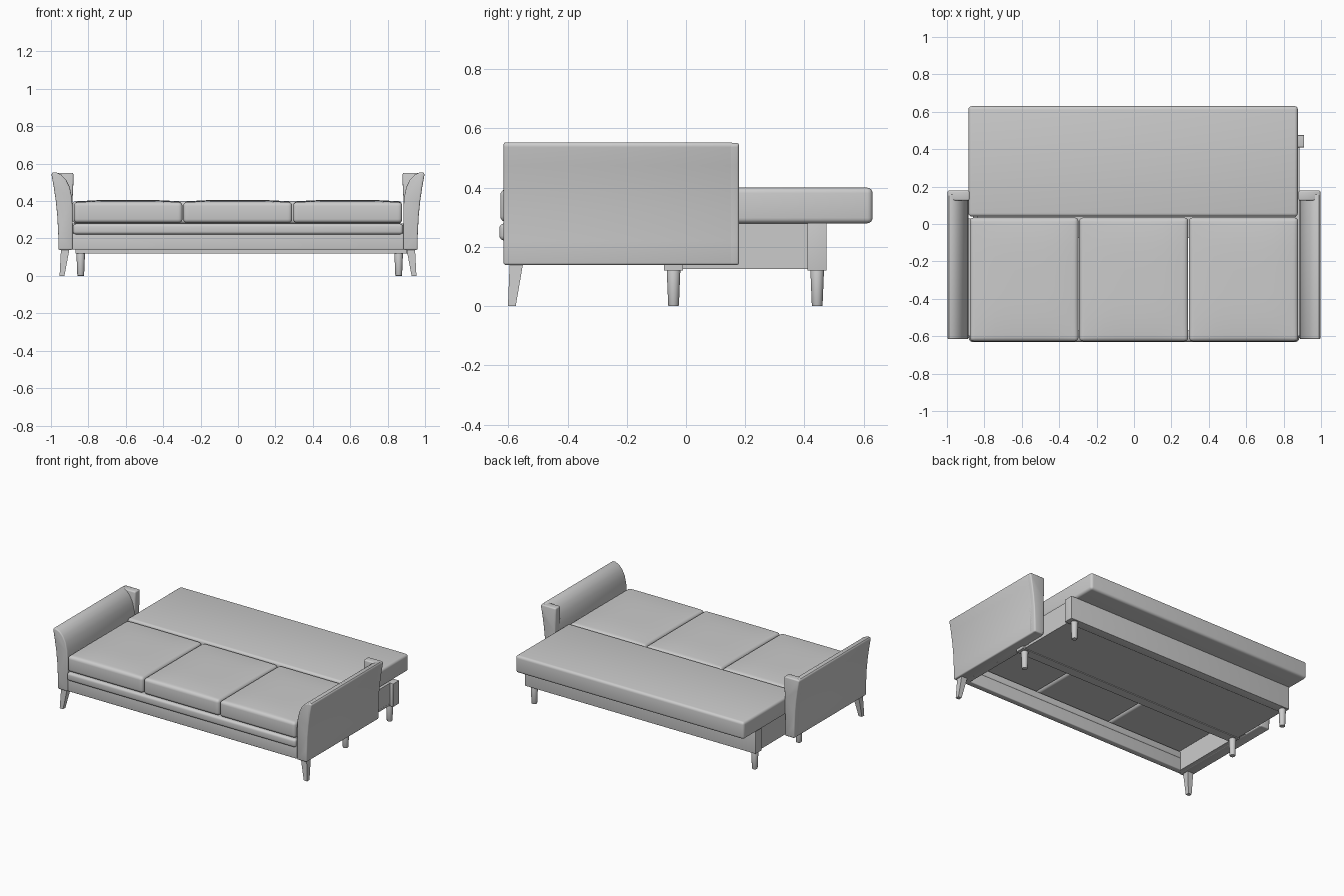
import bpy, bmesh, math
from mathutils import Vector

if "Cube" in bpy.data.objects:
    bpy.data.objects.remove(bpy.data.objects["Cube"])


def finish(name, bm, angle=40):
    bmesh.ops.recalc_face_normals(bm, faces=bm.faces)
    me = bpy.data.meshes.new(name)
    bm.to_mesh(me)
    bm.free()
    ob = bpy.data.objects.new(name, me)
    bpy.context.collection.objects.link(ob)
    bpy.ops.object.select_all(action='DESELECT')
    ob.select_set(True)
    bpy.context.view_layer.objects.active = ob
    bpy.ops.object.shade_smooth_by_angle(angle=math.radians(angle))
    return ob


def round_edges(bm, width, segments=4, min_angle=50):
    edges = [e for e in bm.edges if e.calc_face_angle(0) > math.radians(min_angle)]
    bmesh.ops.bevel(bm, geom=edges, offset=width, segments=segments,
                    profile=0.5, affect='EDGES', clamp_overlap=True)


def box_mesh(lo, hi, bevel=0.0):
    bm = bmesh.new()
    bmesh.ops.create_cube(bm, size=1)
    for v in bm.verts:
        v.co = Vector([lo[i] + (v.co[i] + 0.5) * (hi[i] - lo[i]) for i in range(3)])
    if bevel:
        round_edges(bm, bevel)
    return bm


def box(name, lo, hi, bevel=0.0):
    return finish(name, box_mesh(lo, hi, bevel))


def cushion(name, lo, hi, bevel, crown):
    # rounded box sliced into a grid, then crowned on top
    bm = box_mesh(lo, hi, bevel)
    mid = [(a + b) / 2 for a, b in zip(lo, hi)]
    half = [(b - a) / 2 for a, b in zip(lo, hi)]
    for axis in (0, 1):
        normal = Vector((axis == 0, axis == 1, 0))
        for k in range(-5, 6):
            p = Vector(mid)
            p[axis] += half[axis] * 0.9 * k / 5
            bmesh.ops.bisect_plane(bm, geom=bm.verts[:] + bm.edges[:] + bm.faces[:],
                                   plane_co=p, plane_no=normal)
    for v in bm.verts:
        u, w, t = [(v.co[i] - mid[i]) / half[i] for i in range(3)]
        v.co.z += crown * max(0, t) * (1 - u ** 4) * (1 - w ** 4)
    return finish(name, bm)


def prism(name, profile, y0, y1, bevel, side):
    # x-z profile extruded along y, mirrored by side
    bm = bmesh.new()
    face = bm.faces.new([bm.verts.new((side * x, y0, z)) for x, z in profile])
    new = bmesh.ops.extrude_face_region(bm, geom=[face])['geom']
    bmesh.ops.translate(bm, vec=(0, y1 - y0, 0),
                        verts=[g for g in new if isinstance(g, bmesh.types.BMVert)])
    bmesh.ops.recalc_face_normals(bm, faces=bm.faces)
    round_edges(bm, bevel, 3)
    return finish(name, bm)


# seat cushions
xs = (-0.88, -0.295, 0.292, 0.88)
for i, label in enumerate(("left", "middle", "right")):
    cushion(f"seat_cushion_{label}", (xs[i] + 0.002, -0.627, 0.284),
            (xs[i + 1] - 0.002, 0.034, 0.394), 0.02, 0.012)

# folded-down back mattress
box("back_mattress", (-0.885, 0.04, 0.28), (0.876, 0.63, 0.4), 0.018)

# base: front roll and rails, open underneath
box("front_roll", (-0.882, -0.63, 0.222), (0.882, -0.57, 0.279), 0.016)
box("front_rail", (-0.885, -0.612, 0.14), (0.885, -0.57, 0.228), 0.006)
for s, label in ((-1, "left"), (1, "right")):
    x = sorted((s * 0.86, s * 0.888))
    box(f"side_rail_{label}", (x[0], -0.6, 0.14), (x[1], 0.03, 0.28))

# arms: flared outer side, rolled top, with a squared wing at the rear
outer = [(0.96, 0.139), (0.961, 0.22), (0.966, 0.32), (0.974, 0.4), (0.985, 0.475), (0.998, 0.545)]
arm_profile = outer + [(0.99, 0.553), (0.972, 0.553), (0.945, 0.541), (0.92, 0.515),
                       (0.9, 0.475), (0.888, 0.42), (0.884, 0.36), (0.884, 0.139)]
wing_profile = outer + [(0.99, 0.551), (0.88, 0.551), (0.88, 0.5), (0.885, 0.4), (0.888, 0.139)]
for s, label in ((-1, "left"), (1, "right")):
    prism(f"arm_{label}", arm_profile, -0.616, 0.16, 0.008, s)
    prism(f"arm_wing_{label}", wing_profile, 0.125, 0.179, 0.008, s)

    # flared square front legs
    bm = bmesh.new()
    bmesh.ops.create_cube(bm, size=1)
    for v in bm.verts:
        top = v.co.z > 0
        cx, cy, w = (0.924, -0.573, 0.045) if top else (0.941, -0.588, 0.026)
        v.co = Vector((s * (cx + v.co.x * w), cy + v.co.y * w, 0.142 if top else 0))
    finish(f"front_leg_{label}", bm)

# pull-out storage drawer (sits slightly right of centre)
box("drawer_rear_rail", (-0.87, 0.41, 0.12), (0.91, 0.475, 0.281), 0.002)
box("drawer_floor", (-0.86, -0.05, 0.125), (0.885, 0.42, 0.138))
box("drawer_cross_beam", (-0.87, -0.075, 0.12), (0.9, -0.01, 0.142))
for x, label in ((-0.86, "left"), (0.862, "right")):
    box(f"drawer_side_{label}", (x, -0.04, 0.126), (x + 0.022, 0.42, 0.28))

# tapered round drawer legs
for x, side in ((-0.841, "left"), (0.859, "right")):
    for y, place in ((-0.042, "middle"), (0.443, "rear")):
        bm = bmesh.new()
        bmesh.ops.create_cone(bm, cap_ends=True, segments=20, radius1=0.018,
                              radius2=0.023, depth=0.122)
        round_edges(bm, 0.003, 2)
        bmesh.ops.translate(bm, vec=(x, y, 0.061), verts=bm.verts)
        finish(f"{place}_leg_{side}", bm)
